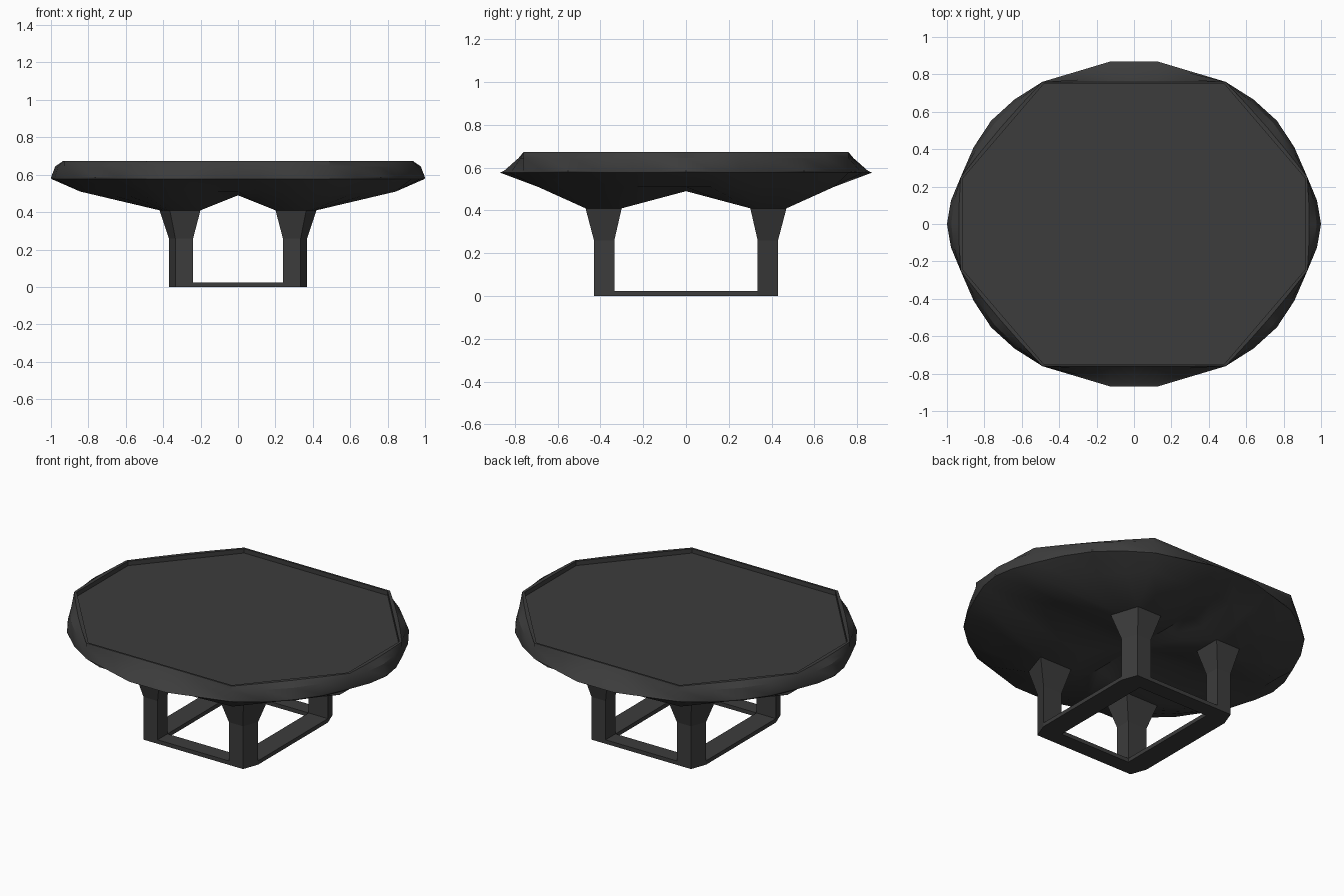
import bpy, bmesh, math
from mathutils import Vector

if "Cube" in bpy.data.objects:
    bpy.data.objects.remove(bpy.data.objects["Cube"])

mat = bpy.data.materials.new("charcoal")
mat.diffuse_color = (0.045, 0.045, 0.045, 1)
mat.use_nodes = True
mat.node_tree.nodes["Principled BSDF"].inputs["Base Color"].default_value = mat.diffuse_color
FRONT = (1, .55, .25, 0)  # spacing of points along the front edge


def finish(bm, name, smooth=0):
    bmesh.ops.remove_doubles(bm, verts=bm.verts, dist=0.0005)
    bmesh.ops.recalc_face_normals(bm, faces=bm.faces)
    me = bpy.data.meshes.new(name)
    bm.to_mesh(me)
    bm.free()
    ob = bpy.data.objects.new(name, me)
    bpy.context.collection.objects.link(ob)
    me.materials.append(mat)
    if smooth:
        bpy.ops.object.select_all(action='DESELECT')
        ob.select_set(True)
        bpy.context.view_layer.objects.active = ob
        bpy.ops.object.shade_smooth_by_angle(angle=math.radians(smooth))


def bridge(bm, a, b):
    for i in range(len(a)):
        j = (i + 1) % len(a)
        bm.faces.new((a[i], a[j], b[j], b[i]))


def arch(x, y):
    """Underside height: lowest at the legs, arched between them."""
    return .49 - .08 * min(1, abs(x) / .2, abs(y) / .3)


def ring(bm, p, q, z=None, bulge=0, front=0):
    """Octagon with corners p and q; each side may swell outward."""
    p, q = Vector(p), Vector(q)
    n = Vector((q.y - p.y, p.x - q.x))
    n = n.normalized() if n.length else n
    pts = [Vector((p.x + bulge * math.cos(i * math.pi / 4), p.y * i / 2)) for i in range(2)]
    pts += [p.lerp(q, i / 4) + n * bulge * math.sin(i * math.pi / 4) for i in range(4)]
    pts += [Vector((q.x * f, q.y + front * min(1, (1 - f) / .75))) for f in FRONT]
    half = pts + [Vector((-v.x, v.y)) for v in pts[-2::-1]]
    loop = half + [Vector((v.x, -v.y)) for v in half[-2:0:-1]]
    return [bm.verts.new((v.x, v.y, arch(*v) if z is None else z)) for v in loop]


# Dish-shaped table top: recessed octagon, scalloped rim, arched underside
P, Q = Vector((.927, .25)), Vector((.49, .76))
bm = bmesh.new()
loops = [ring(bm, P * s, Q * s, z, b, f) for s, z, b, f in (
    (.985, .645, 0, 0), (.985, .672, 0, 0), (1, .672, .01, 0),
    (1, .645, .05, .022), (1, .585, .073, .09), (1, .577, .07, .11),
    (.91, .51, 0, 0))]
leg_p, leg_q, leg_in = (.42, .3), (.365, .47), (.2, .3)
loops += [ring(bm, leg_p, leg_q), ring(bm, leg_in, leg_in), ring(bm, (0, 0), (0, 0))]
for a, b in zip(loops, loops[1:]):
    bridge(bm, a, b)
bm.faces.new(loops[0])
bmesh.ops.dissolve_degenerate(bm, edges=bm.edges, dist=0.0005)
finish(bm, "table_top", 30)

# Four legs flaring into the underside
low = ((.24, .335), (.24, .43), (.335, .43), (.37, .335))
high = (leg_in, (.2, .47), leg_q, leg_p)
for sx, side in ((1, "right"), (-1, "left")):
    for sy, end in ((1, "back"), (-1, "front")):
        bm = bmesh.new()
        levels = [[bm.verts.new((sx * x, sy * y, z)) for x, y in outline]
                  for outline, z in ((low, 0), (low, .26), (high, .412))]
        for a, b in zip(levels, levels[1:]):
            bridge(bm, a, b)
        bm.faces.new(levels[0])
        bm.faces.new(levels[-1])
        finish(bm, f"{end}_{side}_leg")


# Base rails joining the feet
def rail(name, cx, cy, w, d):
    bm = bmesh.new()
    bmesh.ops.create_cube(bm, size=1)
    for v in bm.verts:
        v.co = (cx + v.co.x * w, cy + v.co.y * d, (v.co.z + .5) * .024)
    finish(bm, name)


for s, side, end in ((1, "right", "back"), (-1, "left", "front")):
    rail(f"{side}_rail", s * .305, 0, .13, .67)
    rail(f"{end}_rail", 0, s * .3825, .48, .095)
